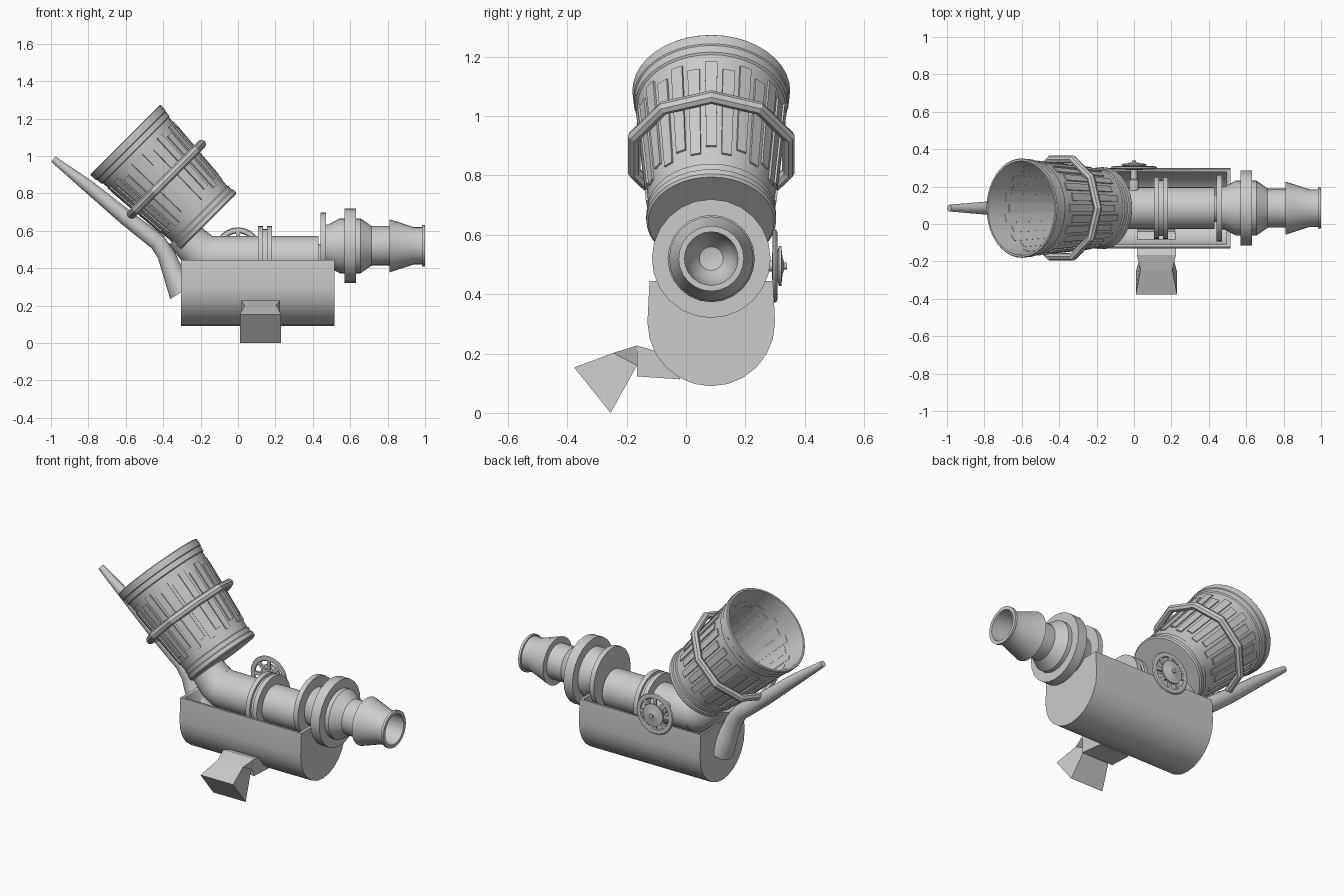
import bpy, bmesh, math
from mathutils import Vector

if "Cube" in bpy.data.objects:
    bpy.data.objects.remove(bpy.data.objects["Cube"])

YC = 0.085                     # shared centre plane of the machine
X, Y = Vector((1, 0, 0)), Vector((0, 1, 0))
TILT = Vector((-1, 0, 1)).normalized()


def finish(bm, name, angle=35):
    bmesh.ops.remove_doubles(bm, verts=bm.verts, dist=1e-5)
    bmesh.ops.recalc_face_normals(bm, faces=bm.faces)
    me = bpy.data.meshes.new(name)
    bm.to_mesh(me)
    bm.free()
    ob = bpy.data.objects.new(name, me)
    bpy.context.collection.objects.link(ob)
    bpy.ops.object.select_all(action='DESELECT')
    bpy.context.view_layer.objects.active = ob
    ob.select_set(True)
    if angle:
        bpy.ops.object.shade_smooth_by_angle(angle=math.radians(angle))
    return ob


def loft(name, rings, wrap=False, caps=True, angle=35):
    """Skin a list of closed point rings."""
    bm = bmesh.new()
    vs = [[bm.verts.new(p) for p in r] for r in rings]
    pairs = list(zip(vs, vs[1:])) + ([(vs[-1], vs[0])] if wrap else [])
    for a, b in pairs:
        for i in range(len(a)):
            j = (i + 1) % len(a)
            bm.faces.new((a[i], a[j], b[j], b[i]))
    if caps and not wrap:
        bm.faces.new(vs[0])
        bm.faces.new(vs[-1])
    return finish(bm, name, angle)


def frame(axis):
    v = Vector((0, 0, 1)) if abs(axis.y) > 0.9 else Y
    return v.cross(axis).normalized(), v


def ring(c, axis, r, seg):
    u, v = frame(axis)
    return [c + r * (math.cos(t) * u + math.sin(t) * v)
            for t in (2 * math.pi * i / seg for i in range(seg))]


def lathe(name, prof, origin, axis, seg=32, wrap=False, angle=35):
    o = Vector(origin)
    return loft(name, [ring(o + axis * h, axis, r, seg) for h, r in prof], wrap, angle=angle)


def tube(name, path, seg=16):
    """Tapered tube through (x, z, radius) points in the centre plane."""
    pts = [Vector((x, YC, z)) for x, z, r in path]
    rings = []
    for i, p in enumerate(pts):
        d = (pts[min(i + 1, len(pts) - 1)] - pts[max(i - 1, 0)]).normalized()
        rings.append(ring(p, d, path[i][2], seg))
    return loft(name, rings, angle=50)


# Trough: rounded tank with an open top
def trough_rings(x0, x1, w, r, top):
    arc = [(YC - r * math.cos(math.pi * i / 12), 0.305 - r * math.sin(math.pi * i / 12)) for i in range(13)]
    prof = [(YC - w, top)] + arc + [(YC + w, top)]
    return [[Vector((x, y, z)) for y, z in prof] for x in (x0, x1)]


trough = loft("trough", trough_rings(-0.305, 0.515, 0.208, 0.215, 0.445))
cutter = loft("trough_cutter", trough_rings(-0.285, 0.495, 0.19, 0.197, 0.6))
cutter.hide_render = True
cutter.hide_set(True)
mod = trough.modifiers.new("hollow", 'BOOLEAN')
mod.operation = 'DIFFERENCE'
mod.object = cutter
mod.solver = 'EXACT'

# Main pipe with double flange
lathe("main_pipe", [(-0.14, 0.112), (0.43, 0.112)], (0, YC, 0.46), X)
lathe("pipe_flange", [(0.107, 0.1), (0.107, 0.165), (0.134, 0.165), (0.134, 0.15), (0.155, 0.15),
                      (0.155, 0.165), (0.182, 0.165), (0.182, 0.1)], (0, YC, 0.46), X)
lathe("pipe_joint", [(0.42, 0.075), (0.45, 0.075)], (0, YC, 0.455), X)

# Nozzle: stepped outside and hollow bore
lathe("nozzle", [(0.44, 0), (0.44, 0.178), (0.47, 0.178), (0.47, 0.115), (0.485, 0.115), (0.545, 0.147),
                 (0.57, 0.147), (0.57, 0.2), (0.63, 0.2), (0.63, 0.147), (0.655, 0.147), (0.715, 0.105),
                 (0.81, 0.105), (0.81, 0.142), (0.94, 0.1), (0.985, 0.1), (0.985, 0.11), (1.0, 0.11),
                 (1.0, 0.09), (0.82, 0.088), (0.75, 0.07), (0.71, 0.04), (0.70, 0)],
      (0, YC, 0.52), X, 24, angle=28)

# Elbow joining pipe and bucket
tube("elbow", [(-0.30, 0.59, 0.095), (-0.25, 0.535, 0.1), (-0.20, 0.485, 0.108),
               (-0.16, 0.463, 0.112), (-0.10, 0.46, 0.112)], 24)

# Bucket: tapered open shell with rims
BASE = Vector((-0.16, YC, 0.645))
lathe("bucket", [(0, 0), (0, 0.212), (0.008, 0.219), (0.03, 0.219), (0.035, 0.213), (0.06, 0.215),
                 (0.065, 0.21), (0.545, 0.25), (0.55, 0.257), (0.58, 0.259), (0.584, 0.263),
                 (0.622, 0.266), (0.627, 0.262), (0.627, 0.252), (0.03, 0.2), (0.03, 0)], BASE, TILT, 40)

# Raised slats around the bucket, alternating in height
bm = bmesh.new()
u, v = frame(TILT)
N = 26
for i in range(N):
    t = 2 * math.pi * i / N
    out = math.cos(t) * u + math.sin(t) * v
    side = TILT.cross(out)
    h0, h1 = (0.11, 0.48) if i % 2 else (0.14, 0.51)
    quads = []
    for lift in (-0.008, 0.006):
        quads.append([bm.verts.new(BASE + TILT * h + out * (0.2046 + 0.0833 * h + lift) + side * s)
                      for h, s in ((h0, -0.017), (h0, 0.017), (h1, 0.021), (h1, -0.021))])
    a, b = quads
    bm.faces.new(a)
    bm.faces.new(b)
    for k in range(4):
        m = (k + 1) % 4
        bm.faces.new((a[k], a[m], b[m], b[k]))
finish(bm, "bucket_slats", 0)

# Ten-sided strap around the bucket
lathe("strap", [(0.32 + 0.024 * math.cos(math.pi * k / 4), 0.273 + 0.022 * math.sin(math.pi * k / 4))
                for k in range(8)], BASE, TILT, 10, wrap=True, angle=0)

# Handle: long tapered arm blending into the trough end
tube("handle", [(-0.987, 0.983, 0.018), (-0.80, 0.838, 0.034), (-0.60, 0.672, 0.042), (-0.43, 0.54, 0.046),
                (-0.385, 0.475, 0.048), (-0.345, 0.37, 0.056), (-0.29, 0.28, 0.085)])

# Valve hand wheel on the back side
WC = Vector((0.0, YC, 0.495))
lathe("wheel_rim", [(0.215 + 0.009 * math.cos(math.pi * k / 4), 0.108 + 0.016 * math.sin(math.pi * k / 4))
                    for k in range(8)], WC, Y, 24, wrap=True)
lathe("wheel_hub", [(0.205, 0), (0.205, 0.045), (0.222, 0.045), (0.228, 0.068), (0.236, 0.068),
                    (0.24, 0.03), (0.246, 0.012), (0.255, 0.012), (0.255, 0)], WC, Y, 20)
lathe("wheel_stem", [(0.07, 0.028), (0.15, 0.028), (0.155, 0.018), (0.21, 0.018)], WC, Y, 12)
for i in range(8):
    t = math.pi * i / 4
    d = Vector((math.cos(t), 0, math.sin(t)))
    c = WC + Y * 0.215
    s = d.cross(Y)
    loft("wheel_spoke", [[c + d * r + s * a + Y * b for a, b in
                          ((-0.01, -0.006), (0.01, -0.006), (0.01, 0.006), (-0.01, 0.006))]
                         for r in (0.03, 0.105)], angle=0)

# Chute: square bent neck with a flared end, on the front side
sections = [((-0.04, 0.19), (-0.02, 0.113), 0.1), ((-0.165, 0.227), (-0.165, 0.123), 0.105),
            ((-0.245, 0.202), (-0.165, 0.16), 0.085), ((-0.377, 0.153), (-0.254, 0.0), 0.11)]
loft("chute", [[Vector((0.12 + sx * hx, y, z)) for sx, (y, z) in ((-1, a), (1, a), (1, b), (-1, b))]
               for a, b, hx in sections], angle=0)
